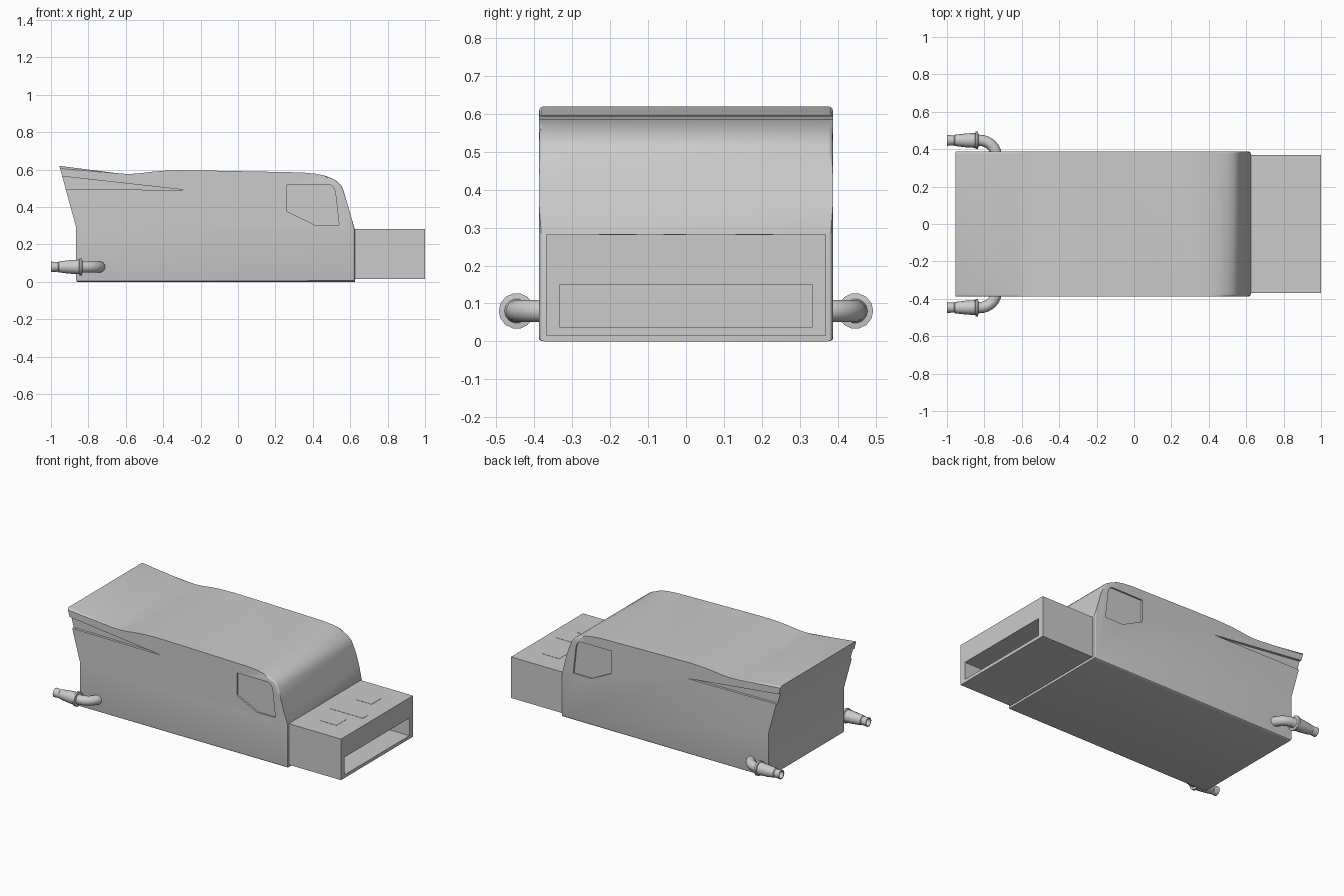
import bpy, bmesh
from math import sin, cos, pi, radians
from mathutils import Vector

if "Cube" in bpy.data.objects:
    bpy.data.objects.remove(bpy.data.objects["Cube"])


def finish(name, bm, smooth=None):
    bmesh.ops.recalc_face_normals(bm, faces=bm.faces)
    me = bpy.data.meshes.new(name)
    bm.to_mesh(me)
    bm.free()
    ob = bpy.data.objects.new(name, me)
    bpy.context.collection.objects.link(ob)
    if smooth:
        shade(ob, smooth)
    return ob


def activate(ob):
    bpy.ops.object.select_all(action='DESELECT')
    ob.select_set(True)
    bpy.context.view_layer.objects.active = ob


def shade(ob, angle):
    activate(ob)
    bpy.ops.object.shade_smooth_by_angle(angle=radians(angle))


def prism(pts, y0, y1):
    """Extrude an xz outline along y."""
    bm = bmesh.new()
    a = [bm.verts.new((x, y0, z)) for x, z in pts]
    b = [bm.verts.new((x, y1, z)) for x, z in pts]
    bm.faces.new(a)
    bm.faces.new(b)
    for i in range(len(pts)):
        j = (i + 1) % len(pts)
        bm.faces.new((a[i], a[j], b[j], b[i]))
    return bm


def box(name, x0, x1, y0, y1, z0, z1):
    return finish(name, prism([(x0, z0), (x1, z0), (x1, z1), (x0, z1)], y0, y1))


def cut(ob, cutter):
    cutter.hide_render = True
    m = ob.modifiers.new("cut", 'BOOLEAN')
    m.object, m.operation, m.solver = cutter, 'DIFFERENCE', 'EXACT'
    activate(ob)
    bpy.ops.object.modifier_apply(modifier=m.name)
    bpy.data.objects.remove(cutter)


# Van body: side profile, with rounded side edges and a sharp tail
W = 0.388
profile = [(-0.86, 0.0), (0.625, 0.0), (0.625, 0.28), (0.60, 0.365), (0.58, 0.435),
           (0.562, 0.495), (0.55, 0.518), (0.53, 0.538), (0.50, 0.555), (0.46, 0.569),
           (0.41, 0.579), (0.34, 0.585), (0.2, 0.588), (-0.1, 0.594), (-0.3, 0.597),
           (-0.40, 0.594), (-0.47, 0.588), (-0.53, 0.580), (-0.58, 0.577), (-0.63, 0.579),
           (-0.955, 0.62), (-0.865, 0.29), (-0.865, 0.008)]
bm = prism(profile, -W, W)
rim = []
for e in bm.edges:
    p, q = (v.co for v in e.verts)
    if abs(p.y - q.y) < 1e-4 and not (p.x < -0.85 and q.x < -0.85):
        rim.append(e)
bmesh.ops.bevel(bm, geom=rim, offset=0.013, segments=3, profile=0.5, affect='EDGES')
body = finish("van_body", bm)

# Recessed side windows and tapering tail grooves
window = [(0.263, 0.522), (0.263, 0.377), (0.41, 0.305), (0.54, 0.305), (0.521, 0.475),
          (0.515, 0.498), (0.505, 0.513), (0.488, 0.522)]
groove = [(-0.28, 0.491), (-1.0, 0.571), (-1.0, 0.496)]
for s in (-1, 1):
    cut(body, finish("window_cutter", prism(window, s * (W - 0.01), s * 0.5)))
    cut(body, finish("groove_cutter", prism(groove, s * (W - 0.016), s * 0.5)))
shade(body, 30)

# Plug with a hollow mouth
plug = box("plug_shell", 0.61, 1.0, -0.37, 0.37, 0.015, 0.282)
cut(plug, box("mouth_cutter", 0.65, 1.1, -0.332, 0.332, 0.036, 0.15))

# Thin latch plates on the plug top
for name, x0, x1, y0, y1 in (("latch_plate_left", 0.75, 0.87, -0.23, -0.13),
                             ("latch_plate_right", 0.75, 0.87, 0.13, 0.23),
                             ("latch_plate_middle", 0.70, 0.94, -0.06, 0.0)):
    box(name, x0, x1, y0, y1, 0.28, 0.2835)


# Exhaust pipes: elbow out of the side, collar, tapered muffler, hollow tip
def exhaust(name, s, sides=14):
    yc, r = 0.447, 0.09
    rings = [(-0.825 + r * cos(t), yc - r + r * sin(t), t, 0.03)
             for t in (i * pi / 16 for i in range(9))]
    rings += [(x, yc, pi / 2, rad) for x, rad in
              ((-0.832, 0.032), (-0.834, 0.047), (-0.846, 0.047), (-0.849, 0.040),
               (-0.90, 0.037), (-0.958, 0.030), (-0.962, 0.026), (-1.0, 0.029),
               (-1.0, 0.023), (-0.962, 0.021))]
    bm = bmesh.new()
    loops = []
    for x, y, t, rad in rings:
        out = Vector((cos(t), s * sin(t), 0))
        loops.append([bm.verts.new(Vector((x, s * y, 0.08)) +
                                   out * rad * cos(a) + Vector((0, 0, rad * sin(a))))
                      for a in (2 * pi * k / sides for k in range(sides))])
    for a, b in zip(loops, loops[1:]):
        for k in range(sides):
            j = (k + 1) % sides
            bm.faces.new((a[k], a[j], b[j], b[k]))
    bm.faces.new(loops[0])
    bm.faces.new(loops[-1])
    finish(name, bm, 35)


exhaust("exhaust_left", -1)
exhaust("exhaust_right", 1)
